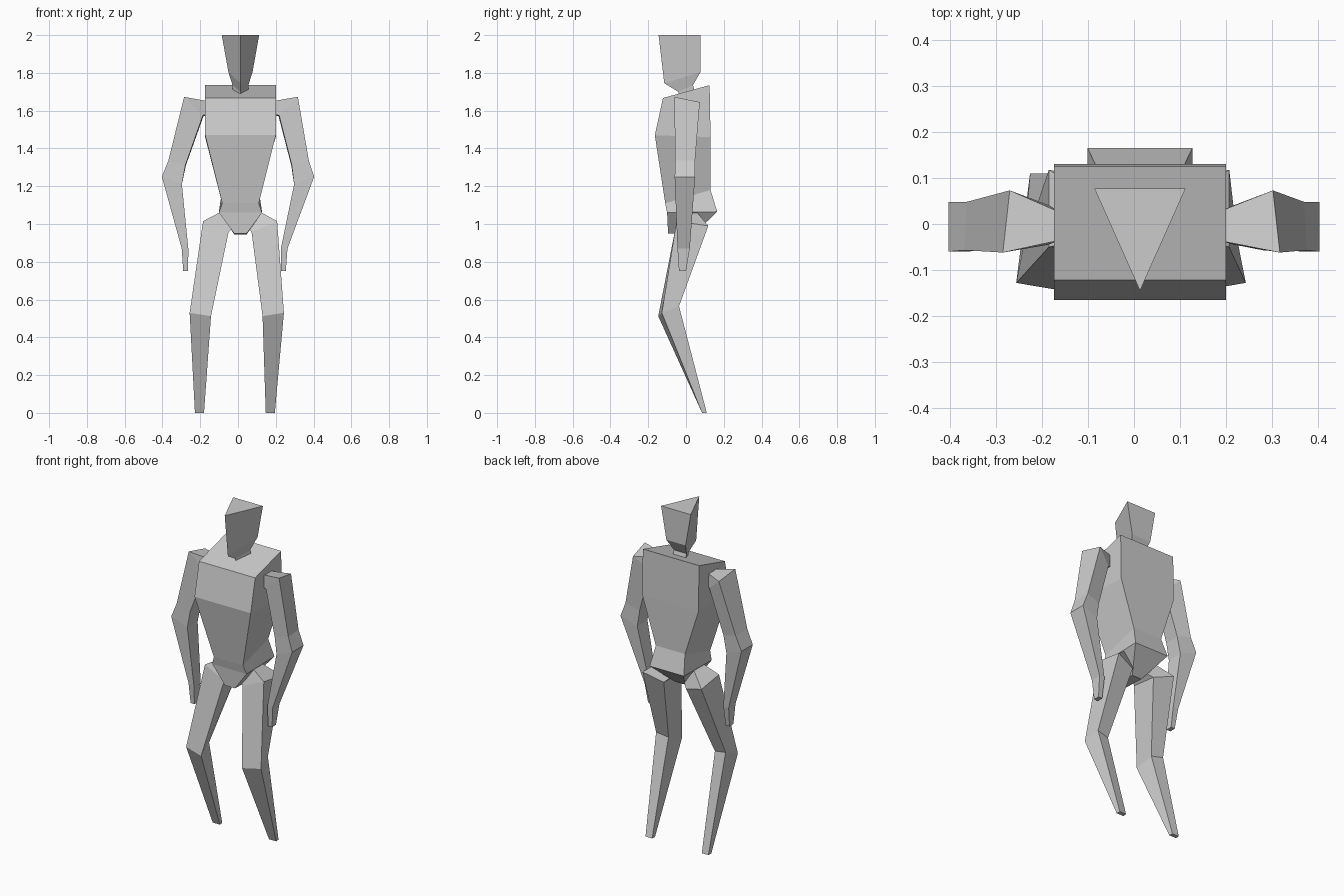
import bpy, bmesh

grey = bpy.data.materials.new("plain grey")
grey.diffuse_color = (0.6, 0.6, 0.6, 1)


def loft(name, rings):
    """Closed flat-shaded body through rings of equal corner count."""
    bm = bmesh.new()
    loops = [[bm.verts.new(p) for p in ring] for ring in rings]
    n = len(loops[0])
    for a, b in zip(loops, loops[1:]):
        for i in range(n):
            j = (i + 1) % n
            bm.faces.new((a[i], a[j], b[j], b[i]))
    bm.faces.new(loops[0])
    bm.faces.new(loops[-1])
    bmesh.ops.recalc_face_normals(bm, faces=bm.faces)
    mesh = bpy.data.meshes.new(name)
    bm.to_mesh(mesh)
    bm.free()
    mesh.materials.append(grey)
    bpy.context.collection.objects.link(bpy.data.objects.new(name, mesh))


CX = 0.013  # body centre line


# Torso and pelvis: half width, front (y, z), back (y, z)
def box_ring(w, front, back):
    return [(CX - w, *front), (CX + w, *front), (CX + w, *back), (CX - w, *back)]


loft("torso", [
    box_ring(0.187, (-0.122, 1.667), (0.125, 1.735)),
    box_ring(0.187, (-0.165, 1.47), (0.13, 1.46)),
    box_ring(0.097, (-0.11, 1.11), (0.13, 1.18)),
    box_ring(0.114, (-0.10, 1.06), (0.165, 1.065)),
    box_ring(0.033, (-0.095, 0.95), (0.04, 0.945)),
])


# Wedge head on a short neck, pointed to the front
def wedge_ring(w, front, back):
    return [(CX, *front), (CX + w, *back), (CX - w, *back)]


loft("head", [
    wedge_ring(0.099, (-0.145, 2.0), (0.077, 2.0)),
    wedge_ring(0.064, (-0.115, 1.745), (0.077, 1.805)),
    wedge_ring(0.042, (-0.04, 1.70), (0.037, 1.735)),
    wedge_ring(0.045, (-0.04, 1.64), (0.06, 1.66)),
])

# Limb rings: shift for the left side, then corners
# outer front, outer back, inner back, inner front
ARM = [
    (0.020, [(0.18, -0.035, 1.65), (0.18, 0.025, 1.65),
             (0.18, 0.025, 1.58), (0.18, -0.035, 1.58)]),
    (0.032, [(0.317, -0.062, 1.673), (0.302, 0.073, 1.645),
             (0.215, 0.04, 1.57), (0.218, -0.045, 1.575)]),
    (0.006, [(0.375, -0.057, 1.335), (0.37, 0.048, 1.335),
             (0.282, 0.038, 1.31), (0.285, -0.058, 1.31)]),
    (0.0, [(0.403, -0.06, 1.25), (0.403, 0.048, 1.25),
           (0.297, 0.04, 1.21), (0.297, -0.058, 1.21)]),
    (-0.036, [(0.262, -0.045, 0.87), (0.262, 0.02, 0.87),
              (0.227, 0.02, 0.87), (0.227, -0.045, 0.87)]),
    (-0.037, [(0.253, -0.037, 0.75), (0.253, 0.0, 0.75),
              (0.227, 0.0, 0.75), (0.227, -0.037, 0.75)]),
]
LEG = [
    (0.026, [(0.125, -0.03, 1.06), (0.12, 0.06, 1.06),
             (0.04, 0.05, 0.99), (0.04, -0.03, 0.99)]),
    (0.022, [(0.207, -0.05, 1.015), (0.207, 0.118, 0.99),
             (0.085, 0.09, 0.95), (0.072, -0.06, 0.957)]),
    (-0.013, [(0.243, -0.128, 0.53), (0.225, -0.037, 0.565),
              (0.148, -0.045, 0.55), (0.13, -0.147, 0.512)]),
    (-0.033, [(0.195, 0.085, 0.0), (0.193, 0.11, 0.0),
              (0.149, 0.11, 0.0), (0.147, 0.085, 0.0)]),
]

for part, rings in (("arm", ARM), ("leg", LEG)):
    loft("right_side_" + part, [ring for _, ring in rings])
    loft("left_side_" + part,
         [[(s - x, y, z) for x, y, z in ring] for s, ring in rings])
